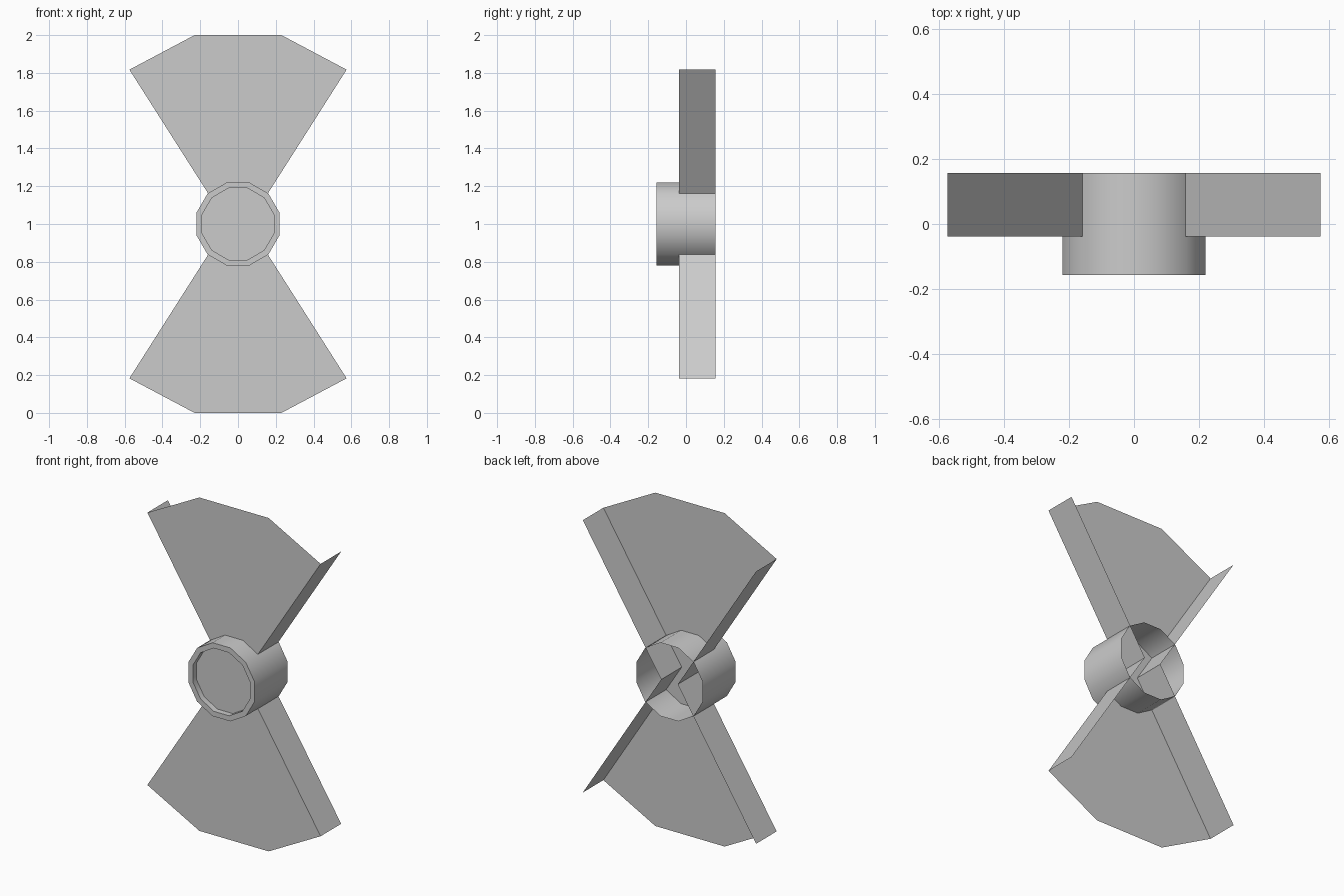
import bpy, bmesh, math

if "Cube" in bpy.data.objects:
    bpy.data.objects.remove(bpy.data.objects["Cube"])

CZ = 1.0                       # height of the hub axis
FRONT, BACK, PLATE = -0.157, 0.157, -0.038


def make_object(name, bm):
    bmesh.ops.remove_doubles(bm, verts=bm.verts, dist=1e-5)
    mesh = bpy.data.meshes.new(name)
    bm.to_mesh(mesh)
    bm.free()
    obj = bpy.data.objects.new(name, mesh)
    bpy.context.collection.objects.link(obj)
    return obj


def ring(bm, radius, y, sides=12):
    step = 2 * math.pi / sides
    return [bm.verts.new((radius * math.cos((i + 0.5) * step), y,
                          CZ + radius * math.sin((i + 0.5) * step)))
            for i in range(sides)]


# Hub: 12-sided shell, open at the back, with a recessed front cap
bm = bmesh.new()
profile = [(0.228, BACK), (0.228, FRONT), (0.196, FRONT), (0.196, FRONT + 0.035)]
rings = [ring(bm, r, y) for r, y in profile]
for a, b in zip(rings, rings[1:]):
    for i in range(12):
        j = (i + 1) % 12
        bm.faces.new((a[i], b[i], b[j], a[j]))
bm.faces.new(rings[-1])
bmesh.ops.recalc_face_normals(bm, faces=bm.faces)
hub = make_object("hub", bm)
bpy.context.view_layer.objects.active = hub
hub.select_set(True)
bpy.ops.object.shade_smooth_by_angle(angle=math.radians(40))


# Blade: thin fan-shaped plate with a flange folded back along each side
def blade(name, up):
    outline = [(0.055, 0), (0.575, 0.817), (0.23, 1.0),
               (-0.23, 1.0), (-0.575, 0.817), (-0.055, 0)]
    bm = bmesh.new()
    plate = [bm.verts.new((x, PLATE, CZ + up * z)) for x, z in outline]
    bm.faces.new(plate if up < 0 else plate[::-1])
    for a, b in ((0, 1), (4, 5)):
        back = [bm.verts.new((outline[k][0], BACK, CZ + up * outline[k][1]))
                for k in (b, a)]
        bm.faces.new([plate[a], plate[b]] + back)
    bmesh.ops.recalc_face_normals(bm, faces=bm.faces)
    return make_object(name, bm)


blade("upper_blade", 1)
blade("lower_blade", -1)
